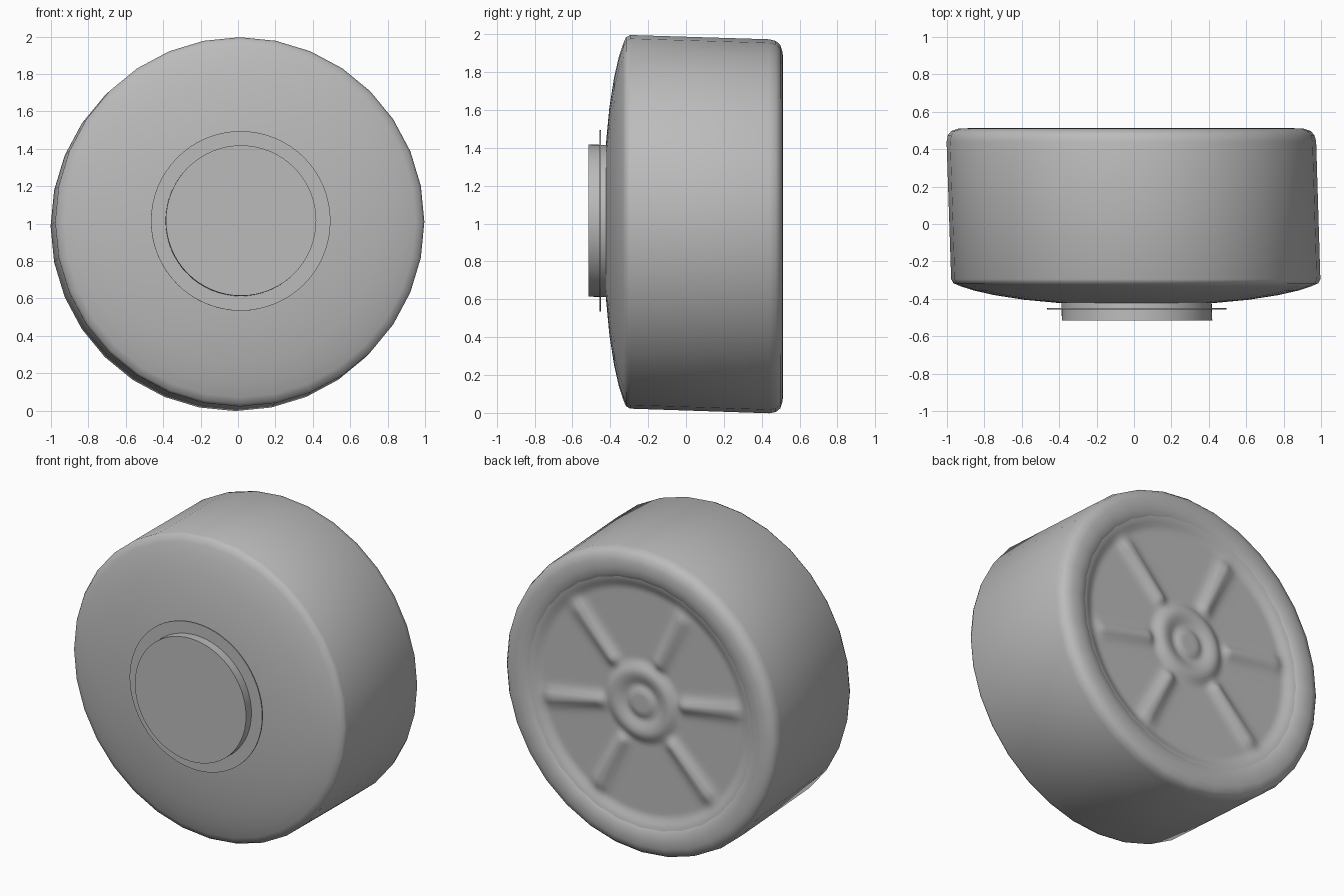
import bpy, bmesh, math
from math import sin, cos, pi, radians, exp

cube = bpy.data.objects.get("Cube")
if cube:
    bpy.data.objects.remove(cube, do_unlink=True)

grey = bpy.data.materials.new("plain grey")
grey.use_nodes = True
grey.diffuse_color = (0.5, 0.5, 0.5, 1)
grey.node_tree.nodes["Principled BSDF"].inputs["Base Color"].default_value = (0.5, 0.5, 0.5, 1)

LEAN = 0.032  # the axle runs slightly to the right and down toward the back


def smoothstep(a, b, v):
    t = min(max((v - a) / (b - a), 0), 1)
    return t * t * (3 - 2 * t)


def lathe(name, profile, sides, relief=None, cap_ends=True, angle=35):
    """Sweep (radius, y) rings around the leaning axle, front to back."""
    bm = bmesh.new()
    rings = []
    for r, y in profile:
        ring = []
        for i in range(sides):
            a = 2 * pi * i / sides
            d = y + (relief(r, a) if relief else 0)
            ring.append(bm.verts.new((r * cos(a) - LEAN * y, d, 1 + r * sin(a) - LEAN * y)))
        rings.append(ring)
    for p, q in zip(rings, rings[1:]):
        for i in range(sides):
            j = (i + 1) % sides
            bm.faces.new((p[i], p[j], q[j], q[i]))
    if cap_ends:
        bm.faces.new(rings[0])
    bm.faces.new(rings[-1])
    bmesh.ops.recalc_face_normals(bm, faces=bm.faces)
    if not cap_ends:  # open disc faces the back
        bm.normal_update()
        if sum(f.normal.y for f in bm.faces) < 0:
            bmesh.ops.reverse_faces(bm, faces=bm.faces)
    me = bpy.data.meshes.new(name)
    bm.to_mesh(me)
    bm.free()
    me.materials.append(grey)
    ob = bpy.data.objects.new(name, me)
    bpy.context.collection.objects.link(ob)
    bpy.ops.object.select_all(action='DESELECT')
    ob.select_set(True)
    bpy.context.view_layer.objects.active = ob
    bpy.ops.object.shade_smooth_by_angle(angle=radians(angle))
    return ob


# Tyre: domed front, straight tread, rounded rim at the back
tyre = [(0.3, -0.425), (0.42, -0.422), (0.6, -0.405), (0.76, -0.38), (0.87, -0.355),
        (0.94, -0.332), (0.975, -0.317), (0.987, -0.295), (0.988, 0.44),
        (0.98, 0.475), (0.96, 0.498), (0.92, 0.511), (0.87, 0.512), (0.83, 0.505), (0.79, 0.485), (0.77, 0.46)]
lathe("tyre", tyre, 32, angle=60)

# Back panel: recessed disc with six spokes and a stepped hub
SPOKES = [radians(180 - a) for a in (10, 65, 133, 192, 243, 314)]


def panel_relief(r, a):
    h = 0
    fade = smoothstep(0.24, 0.32, r) * (1 - smoothstep(0.66, 0.78, r))
    for s in SPOKES:
        gap = (a - s + pi) % (2 * pi) - pi
        if abs(gap) < 1:
            h += 0.03 * exp(-(r * sin(gap) / 0.045) ** 2)
    h *= fade
    h += 0.03 * (1 - smoothstep(0.2, 0.28, r))
    h -= 0.025 * (1 - smoothstep(0.09, 0.19, r))
    h += 0.02 * (1 - smoothstep(0.06, 0.12, r))
    return h + 0.03 * smoothstep(0.72, 0.81, r)


rings = [(0.81 - 0.02 * i, 0.465) for i in range(40)]
lathe("back_panel", rings, 120, panel_relief, cap_ends=False, angle=60)

# Front hub and the thin washer around it
lathe("front_hub", [(0.402, -0.515), (0.402, -0.4)], 64)
lathe("hub_washer", [(0.48, -0.456), (0.48, -0.448)], 64)
